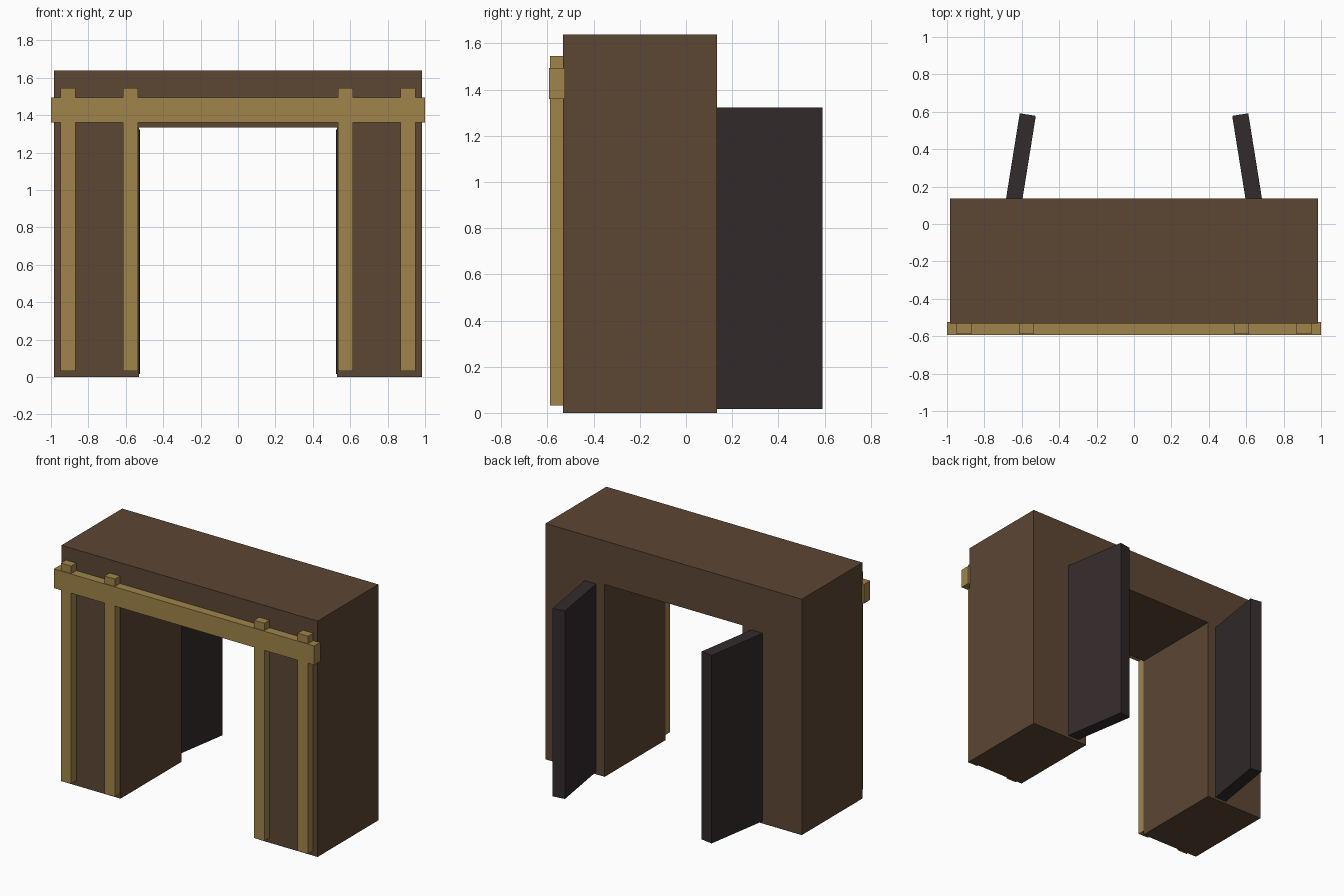
import bpy, bmesh, math
from mathutils import Matrix, Vector

cube = bpy.data.objects.get("Cube")
if cube:
    bpy.data.objects.remove(cube, do_unlink=True)


def material(name, rgb):
    mat = bpy.data.materials.new(name)
    mat.use_nodes = True
    mat.diffuse_color = (*rgb, 1)
    mat.node_tree.nodes["Principled BSDF"].inputs["Base Color"].default_value = (*rgb, 1)
    return mat


brown = material("earth brown", (0.107, 0.061, 0.034))
timber = material("pale timber", (0.352, 0.231, 0.069))
dark = material("dark door", (0.034, 0.024, 0.025))


def finish(name, bm, mat):
    bmesh.ops.recalc_face_normals(bm, faces=bm.faces)
    mesh = bpy.data.meshes.new(name)
    bm.to_mesh(mesh)
    bm.free()
    mesh.materials.append(mat)
    obj = bpy.data.objects.new(name, mesh)
    bpy.context.collection.objects.link(obj)
    return obj


def box(name, low, high, mat):
    low, high = Vector(low), Vector(high)
    bm = bmesh.new()
    bmesh.ops.create_cube(bm, size=1)
    bmesh.ops.scale(bm, vec=high - low, verts=bm.verts)
    bmesh.ops.translate(bm, vec=(low + high) / 2, verts=bm.verts)
    return finish(name, bm, mat)


# Gateway block: arch outline extruded from front to back
FRONT, BACK = -0.532, 0.135
half = [(0.53, 1.335), (0.53, 0), (0.984, 0), (0.984, 1.638)]
outline = half + [(-x, z) for x, z in reversed(half)]
bm = bmesh.new()
face = bm.faces.new([bm.verts.new((x, FRONT, z)) for x, z in outline])
extruded = bmesh.ops.extrude_face_region(bm, geom=[face])["geom"]
bmesh.ops.translate(bm, vec=(0, BACK - FRONT, 0),
                    verts=[v for v in extruded if isinstance(v, bmesh.types.BMVert)])
finish("gateway_block", bm, brown)

# Timber frame on the front
box("cross_beam", (-1, -0.593, 1.36), (1, -0.525, 1.493), timber)
for side, s in (("left", 1), ("right", -1)):
    for place, x in (("inner", 0.574), ("outer", 0.91)):
        box(f"{side}_{place}_post", (s * x - 0.04, -0.588, 0.033),
            (s * x + 0.04, FRONT + 0.01, 1.545), timber)

    # Door standing open behind the gateway, hinged inside the wall
    door = box(f"{side}_door", (-0.0435, -0.5, 0.017), (0.0435, 0, 1.322), dark)
    door.data.transform(Matrix.Translation((s * 0.568, 0.585, 0))
                        @ Matrix.Rotation(s * math.radians(9.1), 4, "Z"))
